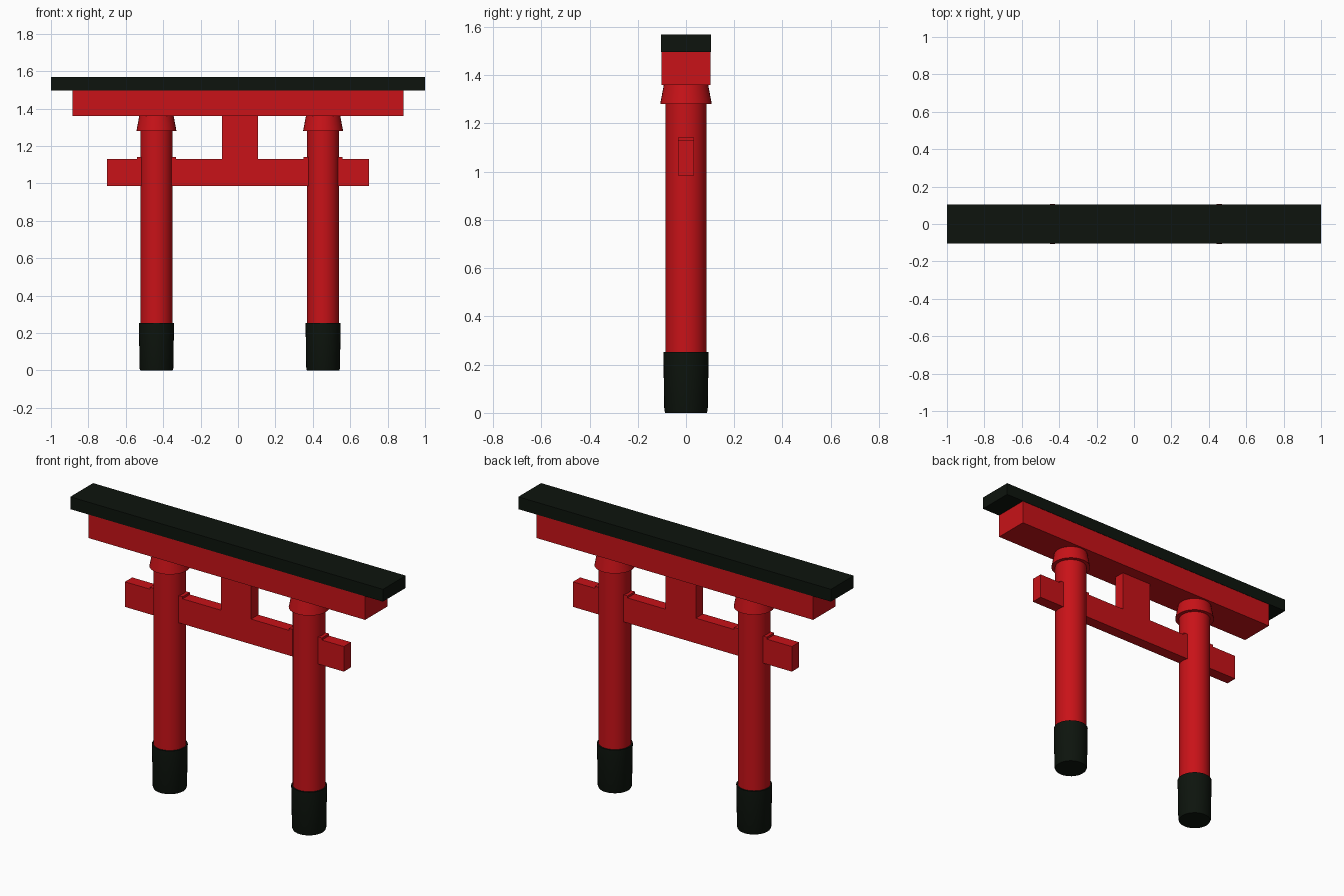
import bpy, bmesh, math

if "Cube" in bpy.data.objects:
    bpy.data.objects.remove(bpy.data.objects["Cube"])


def material(name, rgb):
    m = bpy.data.materials.new(name)
    m.diffuse_color = (*rgb, 1)
    m.use_nodes = True
    m.node_tree.nodes["Principled BSDF"].inputs["Base Color"].default_value = m.diffuse_color
    return m


RED = material("red_paint", (0.58, 0.006, 0.009))
BLACK = material("black_paint", (0.004, 0.007, 0.004))


def add_object(name, bm, mat):
    bmesh.ops.recalc_face_normals(bm, faces=bm.faces)
    mesh = bpy.data.meshes.new(name)
    bm.to_mesh(mesh)
    bm.free()
    mesh.materials.append(mat)
    ob = bpy.data.objects.new(name, mesh)
    bpy.context.collection.objects.link(ob)
    return ob


def box(name, x, y, z, mat):
    bm = bmesh.new()
    bmesh.ops.create_cube(bm, size=1)
    for v in bm.verts:
        v.co = [lo + (c + 0.5) * (hi - lo) for c, (lo, hi) in zip(v.co, (x, y, z))]
    return add_object(name, bm, mat)


def turned(name, cx, profile, mat, sides=32):
    """Closed round part from (radius, z) rings."""
    bm = bmesh.new()
    rings = [[bm.verts.new((cx + r * math.cos(math.tau * i / sides),
                            r * math.sin(math.tau * i / sides), z))
              for i in range(sides)] for r, z in profile]
    for a, b in zip(rings, rings[1:]):
        for i in range(sides):
            j = (i + 1) % sides
            bm.faces.new((a[i], a[j], b[j], b[i]))
    bm.faces.new(rings[0][::-1])
    bm.faces.new(rings[-1])
    ob = add_object(name, bm, mat)
    bpy.ops.object.select_all(action='DESELECT')
    ob.select_set(True)
    bpy.context.view_layer.objects.active = ob
    bpy.ops.object.shade_smooth_by_angle(angle=math.radians(30))
    return ob


# Top beams
box("roof_beam", (-1, 1), (-0.104, 0.104), (1.497, 1.568), BLACK)
box("upper_beam", (-0.885, 0.885), (-0.102, 0.102), (1.36, 1.497), RED)

# Lower tie beam and centre strut
box("tie_beam", (-0.70, 0.70), (-0.033, 0.033), (0.985, 1.13), RED)
box("centre_strut", (-0.086, 0.107), (-0.033, 0.033), (1.13, 1.36), RED)

# Posts with feet, collars and wedges
for side, cx in (("left", -0.436), ("right", 0.455)):
    turned(side + "_post", cx, [(0.086, 0.24), (0.086, 1.30)], RED)
    turned(side + "_foot", cx, [(0.086, 0), (0.09, 0.01), (0.094, 0.253)], BLACK)
    turned(side + "_collar", cx, [(0.107, 1.28), (0.092, 1.36)], RED)
    box(side + "_wedge", (cx - 0.105, cx + 0.105), (-0.033, 0.033), (1.13, 1.142), RED)
